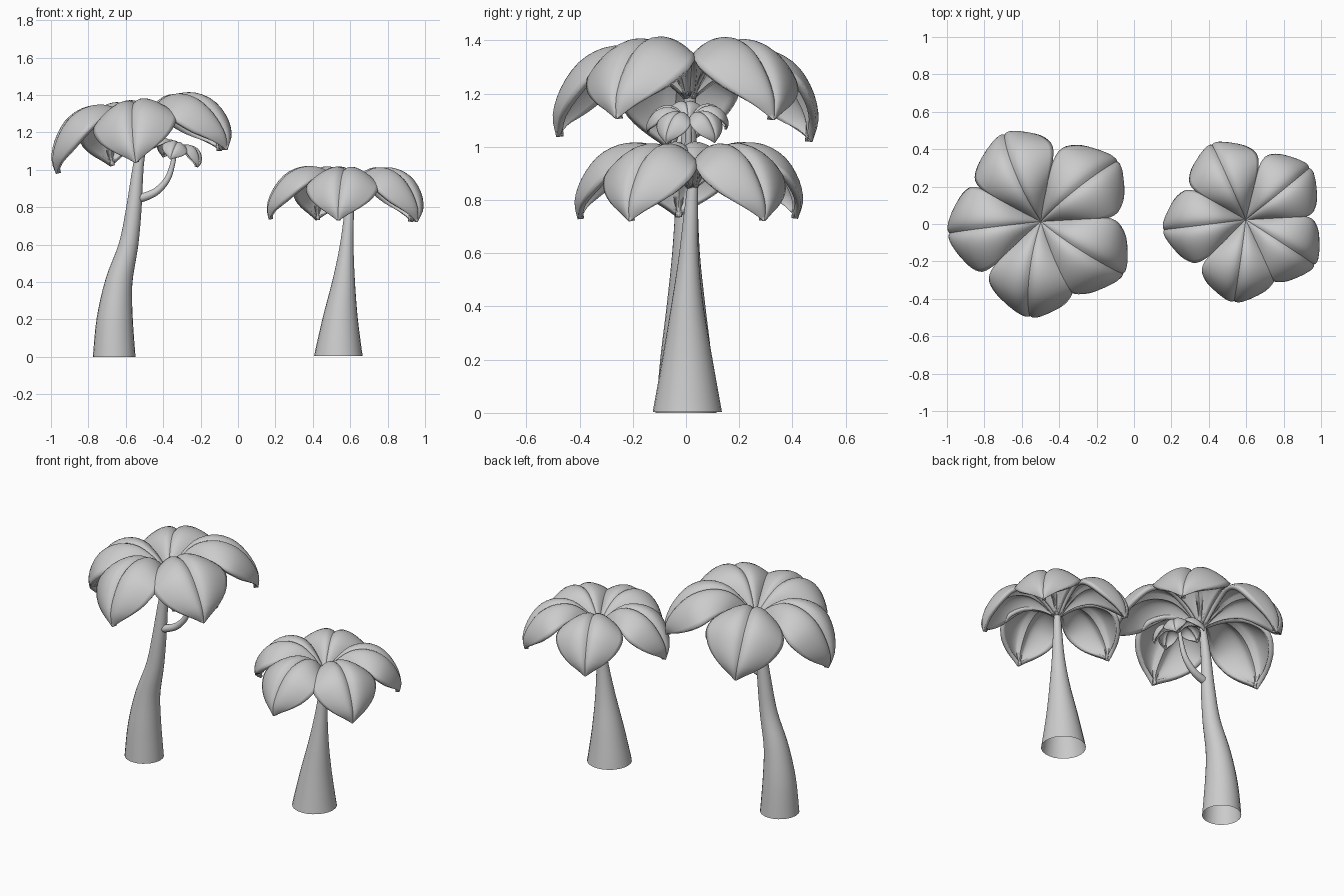
import bpy, bmesh, math
from mathutils import Vector, Matrix

if "Cube" in bpy.data.objects:
    bpy.data.objects.remove(bpy.data.objects["Cube"])


def spline(pts, t):
    """Catmull-Rom sample of a point list, t in 0..1."""
    n = len(pts) - 1
    i = min(int(t * n), n - 1)
    f = t * n - i
    p = [Vector(pts[max(0, min(n, i + k))]) for k in (-1, 0, 1, 2)]
    return 0.5 * (2 * p[1] + (p[2] - p[0]) * f
                  + (2 * p[0] - 5 * p[1] + 4 * p[2] - p[3]) * f * f
                  + (3 * p[1] - p[0] - 3 * p[2] + p[3]) * f ** 3)


def finish(bm, name):
    mesh = bpy.data.meshes.new(name)
    bm.normal_update()
    bm.to_mesh(mesh)
    bm.free()
    ob = bpy.data.objects.new(name, mesh)
    bpy.context.collection.objects.link(ob)
    return ob


def tube(name, pts, flat_base=False, sides=24, steps=24):
    """Open tapered tube through (x, y, z, radius) points."""
    bm = bmesh.new()
    rings = []
    for i in range(steps + 1):
        t = i / steps
        p = spline(pts, t)
        d = (spline(pts, min(1, t + .01)) - spline(pts, max(0, t - .01))).xyz.normalized()
        if flat_base and i == 0:
            d = Vector((0, 0, 1))
        side = Vector((0, 1, 0))
        out = side.cross(d).normalized()
        side = d.cross(out)
        rings.append([bm.verts.new(p.xyz + p.w * (out * math.cos(a) + side * math.sin(a)))
                      for a in (math.tau * k / sides for k in range(sides))])
    for a, b in zip(rings, rings[1:]):
        for k in range(sides):
            m = (k + 1) % sides
            bm.faces.new((a[k], a[m], b[m], b[k]))
    return finish(bm, name)


# Leaf midrib as (radius, height, half width)
RIB = [(.0, -.04, .015), (.08, .055, .075), (.18, .12, .15), (.29, .124, .21),
       (.39, .075, .228), (.465, -.015, .187), (.507, -.11, .1), (.505, -.19, .004)]
ANGLES = (187, 262, 327, 39, 114)


def leaf(name, matrix, scale, nu=22, nv=24):
    """Puffy leaf: rounded halves beside a narrow midrib groove, drooping edges and tip."""
    bm = bmesh.new()
    rows = []
    for i in range(nu + 1):
        t = i / nu
        p = spline(RIB, t)
        d = spline(RIB, min(1, t + .01)) - spline(RIB, max(0, t - .01))
        normal = Vector((-d.y, 0, d.x)).normalized()
        normal = (normal + Vector((0, 0, .35))).normalized()
        row = []
        for j in range(nv + 1):
            v = 2 * j / nv - 1
            h = p.z * (.15 * (1 - math.exp(-7 * abs(v))) - .5 * v * v)
            row.append(bm.verts.new(Vector((p.x, p.z * v, p.y)) + normal * h))
        rows.append(row)
    for a, b in zip(rows, rows[1:]):
        for j in range(nv):
            bm.faces.new((a[j], b[j], b[j + 1], a[j + 1]))
    bmesh.ops.transform(bm, matrix=matrix, verts=bm.verts)
    ob = finish(bm, name)
    mod = ob.modifiers.new("thickness", 'SOLIDIFY')
    mod.thickness = .028 * scale
    mod.offset = -1
    return ob


def crown(name, centre, scale, tilt):
    """Five leaves around a centre; a positive tilt lifts the +x side."""
    base = (Matrix.Translation(centre) @ Matrix.Rotation(-math.radians(tilt), 4, 'Y')
            @ Matrix.Scale(scale, 4))
    for k, angle in enumerate(ANGLES):
        leaf(f"{name}_leaf_{k + 1}",
             base @ Matrix.Rotation(math.radians(angle), 4, 'Z'), scale)


# Tall tree
tube("tall_trunk", [(-.662, 0, 0, .114), (-.659, 0, .2, .097), (-.637, 0, .4, .073),
                    (-.585, 0, .6, .052), (-.556, .003, .8, .041),
                    (-.533, .01, 1.02, .029), (-.502, .015, 1.19, .022)], True)
crown("tall", (-.503, .013, 1.235), 1.0, 8)

# Side sprout on the tall tree
tube("sprout_branch", [(-.56, 0, .845, .026), (-.50, .002, .855, .023), (-.43, .005, .89, .02),
                       (-.37, .008, .965, .016), (-.335, .01, 1.095, .011)], sides=14)
crown("sprout", (-.325, .01, 1.105), .31, -16)

# Short tree
tube("short_trunk", [(.537, .005, .004, .13), (.547, .005, .2, .095), (.565, .005, .4, .061),
                     (.580, .01, .58, .038), (.592, .018, .74, .027),
                     (.6, .025, .85, .02)], True)
crown("short", (.598, .023, .89), .86, -1)

# Smooth shading with crisp midribs
bpy.ops.object.select_all(action='SELECT')
bpy.context.view_layer.objects.active = bpy.context.selected_objects[0]
bpy.ops.object.shade_smooth_by_angle(angle=math.radians(40))
